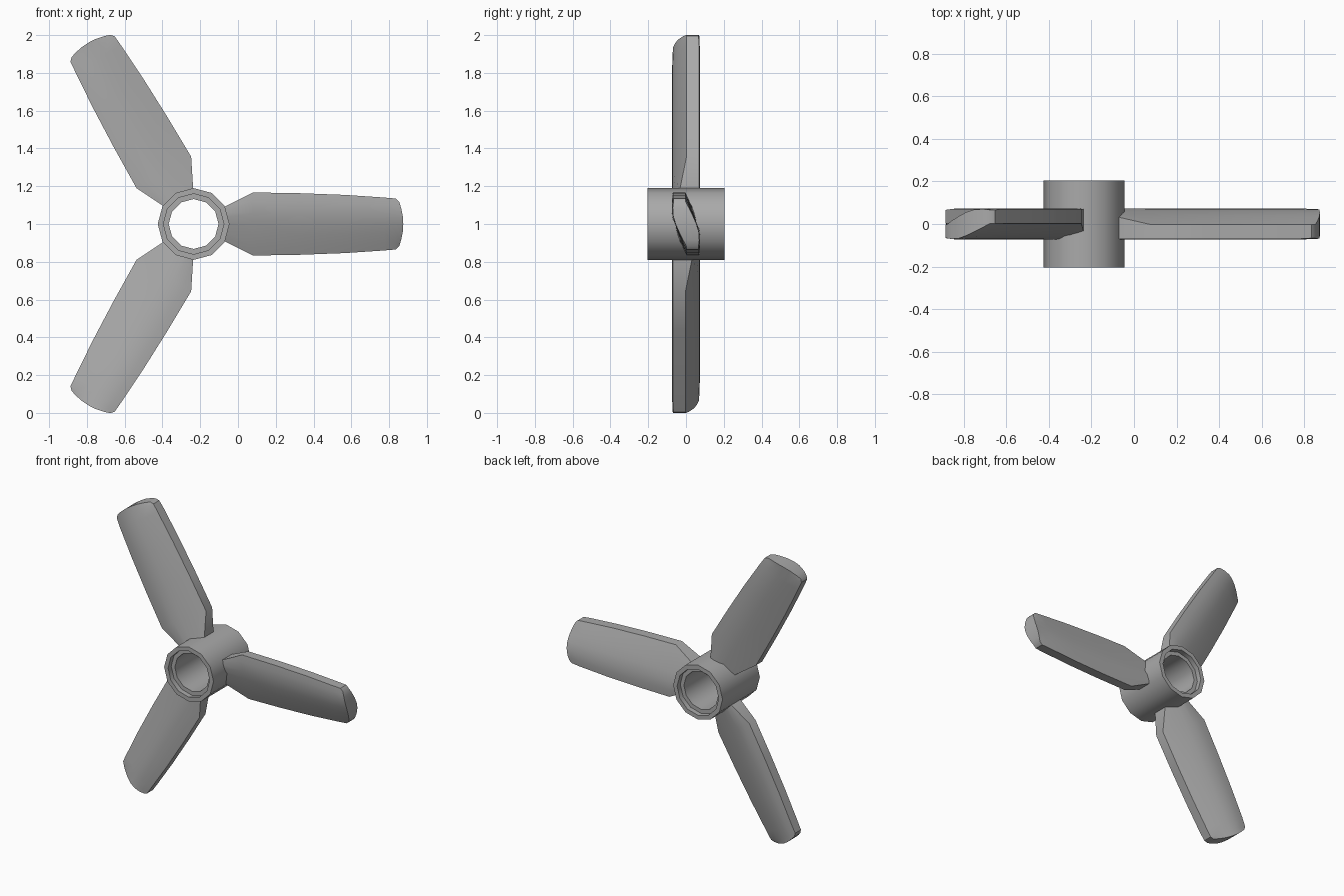
import bpy, bmesh, math
from mathutils import Matrix, Vector

cube = bpy.data.objects.get("Cube")
if cube:
    bpy.data.objects.remove(cube)

grey = bpy.data.materials.new("plain grey")
grey.use_nodes = True
grey.diffuse_color = (0.4, 0.4, 0.4, 1)
grey.node_tree.nodes["Principled BSDF"].inputs["Base Color"].default_value = (0.4, 0.4, 0.4, 1)

CENTRE = Vector((-0.235, 0, 1))


def finish(name, bm, angle):
    """Turn a bmesh into a grey object with sharp creases kept."""
    bmesh.ops.recalc_face_normals(bm, faces=bm.faces)
    mesh = bpy.data.meshes.new(name)
    bm.to_mesh(mesh)
    bm.free()
    mesh.materials.append(grey)
    obj = bpy.data.objects.new(name, mesh)
    bpy.context.collection.objects.link(obj)
    bpy.ops.object.select_all(action='DESELECT')
    obj.select_set(True)
    bpy.context.view_layer.objects.active = obj
    bpy.ops.object.shade_smooth_by_angle(angle=math.radians(angle))


def bridge(bm, a, b):
    n = len(a)
    for i in range(n):
        bm.faces.new((a[i], a[(i + 1) % n], b[(i + 1) % n], b[i]))


# Hub: twelve-sided tube with a recessed lip at each end
SIDES = 12
profile = [(0.19, -0.205), (0.19, 0.205), (0.16, 0.205),
           (0.16, 0.17), (0.132, 0.17), (0.132, -0.17), (0.16, -0.17), (0.16, -0.205)]
bm = bmesh.new()
rings = []
for r, y in profile:
    angles = [math.tau * i / SIDES for i in range(SIDES)]
    rings.append([bm.verts.new(CENTRE + Vector((r * math.cos(a), y, r * math.sin(a))))
                  for a in angles])
for i, ring in enumerate(rings):
    bridge(bm, ring, rings[(i + 1) % len(rings)])
finish("hub", bm, 35)

# Blade section: chord fraction and depth, front side from top to bottom;
# the back is the same curve turned half round
front = [(1, -0.07), (0.72, -0.074), (0.35, -0.071), (0, -0.058),
         (-0.35, -0.039), (-0.72, -0.016), (-1, 0.003)]
section = front + [(-v, -y) for v, y in front]

# Stations along the blade: radius, half chord, edge thickening at the root
stations = [(0.15, 0.085, 1), (0.315, 0.167, 0), (0.56, 0.163, 0),
            (0.80, 0.154, 0), (1.01, 0.140, 0)]


def blade(name, turn):
    bm = bmesh.new()
    loops = []
    for r, half, thick in stations:
        loop = []
        for i, (v, y) in enumerate(section):
            # the slanted edge corners open out towards the root
            side = -1 if i < len(front) else 1
            y += side * thick * 0.038 * max(0, v * side)
            loop.append(bm.verts.new((r, y, v * half)))
        loops.append(loop)
    # rounded tip
    for reach, half in ((1.07, 0.135), (1.11, 0.118)):
        loops.append([bm.verts.new((reach - (0.022 * v * v if reach > 1.1 else 0.0),
                                    y * 0.95, v * half)) for v, y in section])
    for a, b in zip(loops, loops[1:]):
        bridge(bm, a, b)
    bm.faces.new(loops[0])
    # tip cap as strips across the thickness
    tip, n = loops[-1], len(section)
    for i in range(len(front) - 1):
        bm.faces.new((tip[i], tip[i + 1], tip[n - 2 - i], tip[n - 1 - i]))
    move = Matrix.Translation(CENTRE) @ Matrix.Rotation(turn, 4, 'Y')
    bmesh.ops.transform(bm, matrix=move, verts=bm.verts)
    finish(name, bm, 35)


for name, turn in (("left_blade", 0), ("upper_blade", -120), ("lower_blade", 120)):
    blade(name, math.radians(turn))
